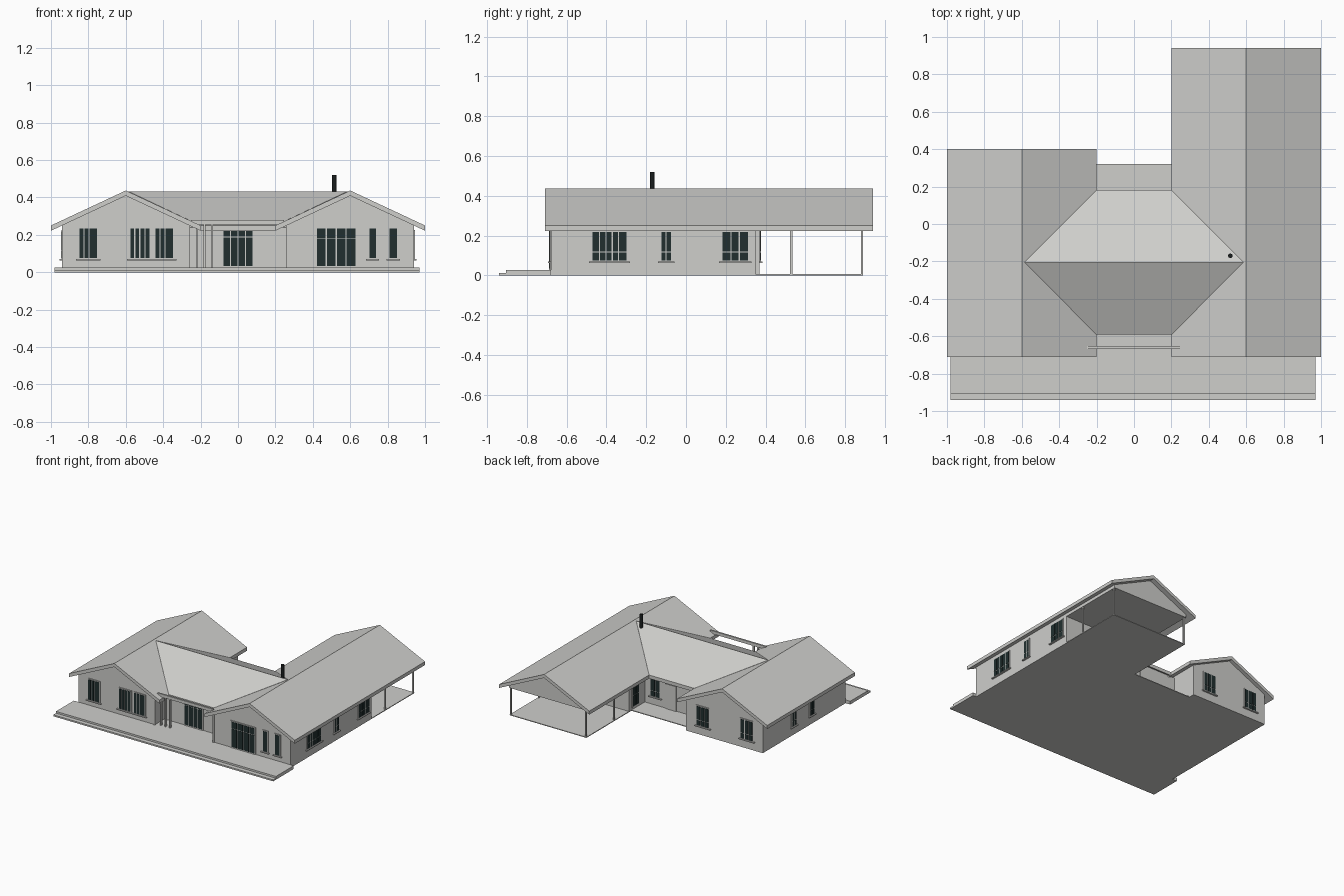
import bpy, bmesh
from math import radians
from mathutils import Matrix, Vector

cube = bpy.data.objects.get("Cube")
if cube:
    bpy.data.objects.remove(cube)


def material(name, rgb):
    m = bpy.data.materials.new(name)
    m.use_nodes = True
    m.diffuse_color = (*rgb, 1)
    m.node_tree.nodes["Principled BSDF"].inputs["Base Color"].default_value = (*rgb, 1)
    return m


GREY = material("pale_grey", (0.62, 0.62, 0.6))
GLASS = material("dark_glass", (0.015, 0.028, 0.028))
BLACK = material("flue_black", (0.01, 0.013, 0.013))


def finish(name, bm, *mats):
    bmesh.ops.recalc_face_normals(bm, faces=bm.faces)
    me = bpy.data.meshes.new(name)
    bm.to_mesh(me)
    bm.free()
    for m in mats:
        me.materials.append(m)
    ob = bpy.data.objects.new(name, me)
    bpy.context.collection.objects.link(ob)
    return ob


def add_box(bm, lo, hi, index=0):
    size = [b - a for a, b in zip(lo, hi)]
    mid = [(a + b) / 2 for a, b in zip(lo, hi)]
    made = bmesh.ops.create_cube(bm, size=1, matrix=Matrix.Translation(mid) @ Matrix.Diagonal((*size, 1)))
    for f in {f for v in made["verts"] for f in v.link_faces}:
        f.material_index = index


def box(name, lo, hi, mat=GREY):
    bm = bmesh.new()
    add_box(bm, lo, hi)
    return finish(name, bm, mat)


def prism(name, points, push):
    """Extrude a planar outline along a vector."""
    bm = bmesh.new()
    face = bm.faces.new([bm.verts.new(p) for p in points])
    out = bmesh.ops.extrude_face_region(bm, geom=[face])
    moved = [g for g in out["geom"] if isinstance(g, bmesh.types.BMVert)]
    bmesh.ops.translate(bm, verts=moved, vec=Vector(push))
    bm.faces.ensure_lookup_table()
    return finish(name, bm, GREY)


EAVE, RIDGE, THICK = 0.25, 0.437, 0.028
PITCH = (RIDGE - EAVE) / 0.4
FRONT, WALL = -0.68, 0.34


def wing(name, cx, roof_back, wall_back):
    # gabled walls
    top = EAVE + (0.4 - WALL) * PITCH - THICK
    outline = [(-WALL, 0), (WALL, 0), (WALL, top), (0, RIDGE - THICK), (-WALL, top)]
    prism(name + "_walls", [(cx + x, FRONT, z) for x, z in outline], (0, wall_back - FRONT, 0))
    # folded roof slab
    outline = [(-0.4, EAVE), (0, RIDGE), (0.4, EAVE),
               (0.4, EAVE - THICK), (0, RIDGE - THICK), (-0.4, EAVE - THICK)]
    prism(name + "_roof", [(cx + x, -0.71, z) for x, z in outline], (0, roof_back + 0.71, 0))


wing("short_wing", -0.6, 0.4, 0.37)
wing("long_wing", 0.6, 0.94, 0.35)

# Middle block and its roof, meeting the wings in valleys
MID, FRONT_EAVE, BACK_EAVE, VALLEY = -0.205, -0.592, 0.182, 0.585
low = EAVE - 0.012
prism("middle_walls", [(-0.27, y, z) for y, z in
      [(-0.56, 0), (0.15, 0), (0.15, low), (MID, RIDGE - 0.03), (-0.56, low)]], (0.54, 0, 0))
for label, y in (("front", FRONT_EAVE), ("back", BACK_EAVE)):
    prism("middle_roof_" + label, [(-0.2, y, EAVE), (0.2, y, EAVE),
          (VALLEY, MID, RIDGE - 0.005), (-VALLEY, MID, RIDGE - 0.005)], (0, 0, -THICK))

# Ground slabs and steps
box("house_base", (-0.94, FRONT, 0), (0.94, 0.32, 0.006))
box("porch_floor", (0.26, 0.32, 0), (0.94, 0.89, 0.006))
box("front_terrace", (-0.98, -0.905, 0), (0.97, FRONT, 0.026))
box("entry_floor", (-0.26, FRONT, 0), (0.26, -0.55, 0.026))
box("front_step", (-0.98, -0.94, 0), (0.97, -0.905, 0.012))

# Back porch gable, ceiling and posts
top = EAVE + (0.4 - WALL) * PITCH - THICK
prism("porch_gable", [(0.6 - WALL, 0.34, 0.225), (0.6 + WALL, 0.34, 0.225), (0.6 + WALL, 0.34, top),
      (0.6, 0.34, RIDGE - THICK), (0.6 - WALL, 0.34, top)], (0, 0.56, 0))
for side in (-1, 1):
    for y in (0.53, 0.885):
        x = 0.6 + side * 0.333
        box("porch_post", (x - 0.006, y - 0.006, 0), (x + 0.006, y + 0.006, 0.23))

# Entry beam with slim posts
box("entry_beam", (-0.25, -0.667, 0.255), (0.245, -0.653, 0.279))
for x in (-0.22, -0.18, -0.14):
    box("entry_post", (x - 0.005, -0.668, 0.02), (x + 0.005, -0.652, 0.257))

# Corner downpipes on the front
for x in (-0.262, 0.262):
    box("front_pipe", (x - 0.006, FRONT - 0.008, 0.026), (x + 0.006, FRONT + 0.004, 0.262))

# Flue
bm = bmesh.new()
bmesh.ops.create_cone(bm, cap_ends=True, segments=16, radius1=0.012, radius2=0.012, depth=0.14,
                      matrix=Matrix.Translation((0.515, -0.17, 0.45)))
flue = finish("flue", bm, BLACK)
bpy.context.view_layer.objects.active = flue
flue.select_set(True)
bpy.ops.object.shade_smooth_by_angle()


def window(name, at, turn, panes, z0=0.075, z1=0.235, bar=None, sill=True):
    """Framed window; at is its middle on the wall, panes are widths."""
    gap, rim = 0.006, 0.008
    width = sum(panes) + gap * (len(panes) - 1)
    bm = bmesh.new()
    add_box(bm, (-width / 2 - rim, -0.005, z0 - rim), (width / 2 + rim, 0.002, z1 + rim))
    u = -width / 2
    for w in panes:
        rows = [(z0, z1)] if bar is None else [(z0, bar - 0.002), (bar + 0.002, z1)]
        for a, b in rows:
            add_box(bm, (u, -0.007, a), (u + w, 0, b), 1)
        u += w + gap
    if sill:
        add_box(bm, (-width / 2 - 0.018, -0.014, z0 - 0.012), (width / 2 + 0.018, 0, z0 - 0.005))
    ob = finish(name, bm, GREY, GLASS)
    ob.matrix_world = Matrix.Translation((*at, 0)) @ Matrix.Rotation(radians(turn), 4, "Z")


N = 0.021
# Front
window("front_window_a", (-0.8, FRONT), 0, [N, N, 0.04])
window("front_window_b", (-0.525, FRONT), 0, [N, N, N, N])
window("front_window_c", (-0.395, FRONT), 0, [N, N, 0.04])
window("entry_door", (0, -0.56), 0, [0.034] * 4, 0.034, 0.221, 0.188, False)
window("terrace_door", (0.525, FRONT), 0, [0.047] * 4, 0.034, 0.235, 0.182, False)
window("front_window_d", (0.72, FRONT), 0, [0.034])
window("front_window_e", (0.83, FRONT), 0, [0.038])
# Long wing, outer side
SIDE = 0.94
window("side_window_a", (SIDE, -0.385), 90, [0.032, 0.026, 0.026, 0.026, 0.036], 0.075, 0.217, 0.117)
window("side_window_b", (SIDE, -0.1), 90, [N, N], 0.075, 0.217, 0.117)
window("side_window_c", (SIDE, 0.247), 90, [0.04, 0.036, 0.04], 0.075, 0.217, 0.117)
# Short wing, outer side and back
for y in (-0.02, -0.25):
    window("narrow_window", (-SIDE, y), 270, [N, N], 0.075, 0.217, 0.117)
for x in (-0.41, -0.8):
    window("back_window", (x, 0.37), 180, [0.03] * 3, 0.075, 0.225, 0.117)
# Courtyard
window("court_door", (0.26, 0.27), 270, [0.035, 0.035], 0.03, 0.217, 0.117, False)
window("court_window", (0.165, 0.15), 180, [0.035, 0.035], 0.075, 0.217, 0.117)
box("court_panel_door", (-0.02, 0.145, 0.006), (0.07, 0.157, 0.205))
